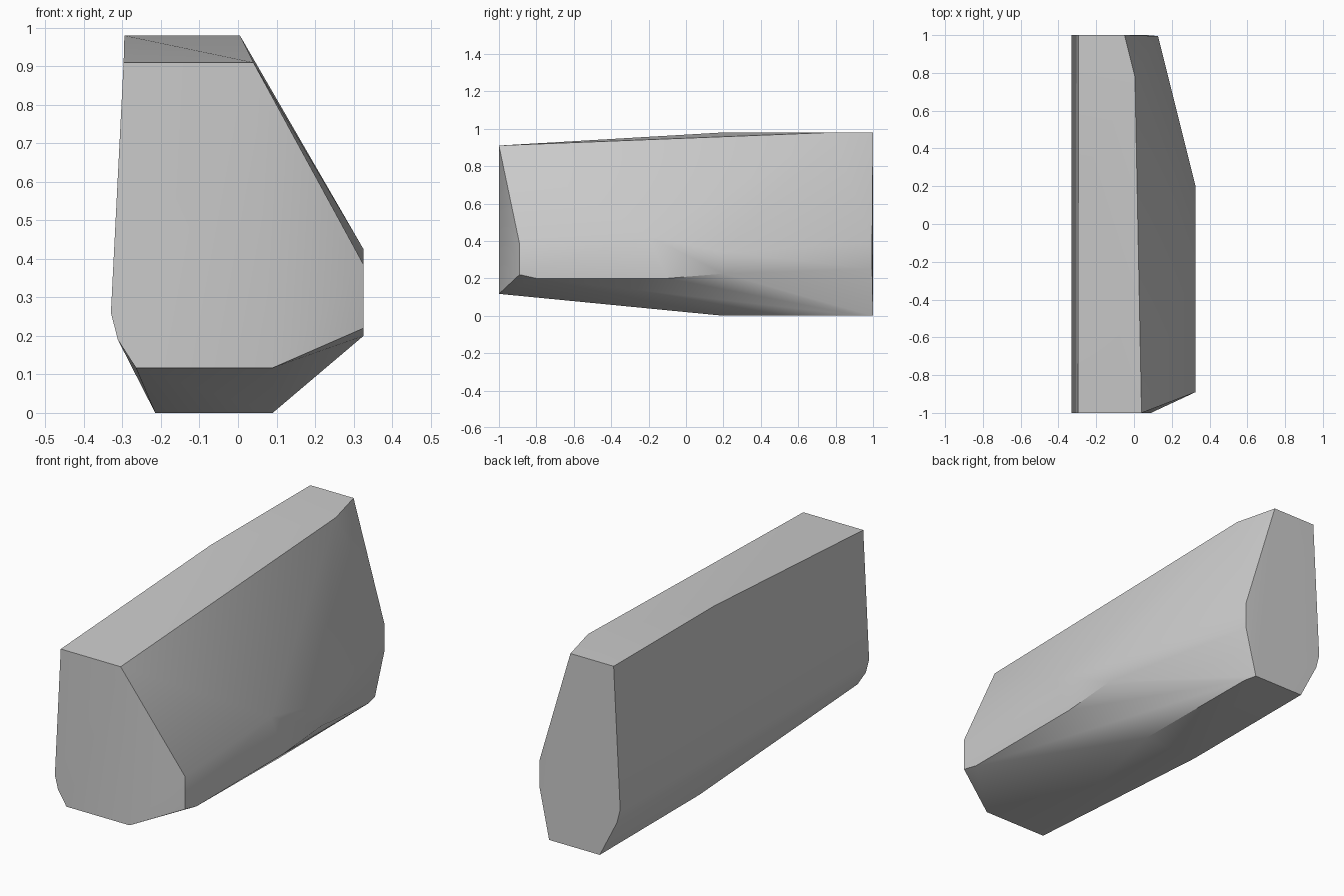
import bpy, bmesh, math

cube = bpy.data.objects.get("Cube")
if cube:
    bpy.data.objects.remove(cube, do_unlink=True)

grey = bpy.data.materials.new("plain grey")
grey.use_nodes = True
colour = (0.6, 0.6, 0.6, 1)
grey.diffuse_color = colour
grey.node_tree.nodes["Principled BSDF"].inputs["Base Color"].default_value = colour

# corner points of the faceted block
corners = []

# upright side with a rounded lower edge, the same at both ends
for y in (-1, 1):
    for x, z in ((-0.33, 0.26), (-0.312, 0.19)):
        corners.append((x, y, z))

# sloping top, from the low front to the level back
corners += [(-0.297, -1, 0.91), (0.04, -1, 0.91),
            (-0.295, 0.2, 0.98), (0.005, 0.78, 0.98),
            (-0.293, 1, 0.98), (-0.05, 1, 0.98)]

# underside, rising towards the front
corners += [(-0.265, -1, 0.117), (0.09, -1, 0.117),
            (-0.215, 0.2, 0), (0.09, 0.2, 0),
            (-0.215, 1, 0), (0.085, 0.93, 0), (0.07, 1, 0)]

# flat outline of the bulging side
for y, z in ((-0.89, 0.22), (-0.8, 0.2), (-0.1, 0.2), (0.2, 0.225),
             (0.2, 0.34), (-0.2, 0.425), (-0.89, 0.385)):
    corners.append((0.326, y, z))

# tapered rear edge of the bulging side
for z in (0.25, 0.39):
    corners.append((0.127, 0.995, z))

# wrap the corners in one closed shell
bm = bmesh.new()
for p in corners:
    bm.verts.new(p)
hull = bmesh.ops.convex_hull(bm, input=bm.verts)
loose = [v for v in bm.verts if not v.link_faces]
bmesh.ops.delete(bm, geom=loose, context='VERTS')
bmesh.ops.dissolve_limit(bm, angle_limit=math.radians(0.5),
                         verts=bm.verts, edges=bm.edges)
bmesh.ops.recalc_face_normals(bm, faces=bm.faces)

mesh = bpy.data.meshes.new("block_body")
bm.to_mesh(mesh)
bm.free()
mesh.materials.append(grey)
body = bpy.data.objects.new("block_body", mesh)
bpy.context.collection.objects.link(body)

# soft shading across shallow facets, crisp at the corners
bpy.context.view_layer.objects.active = body
body.select_set(True)
bpy.ops.object.shade_smooth_by_angle(angle=math.radians(30))
